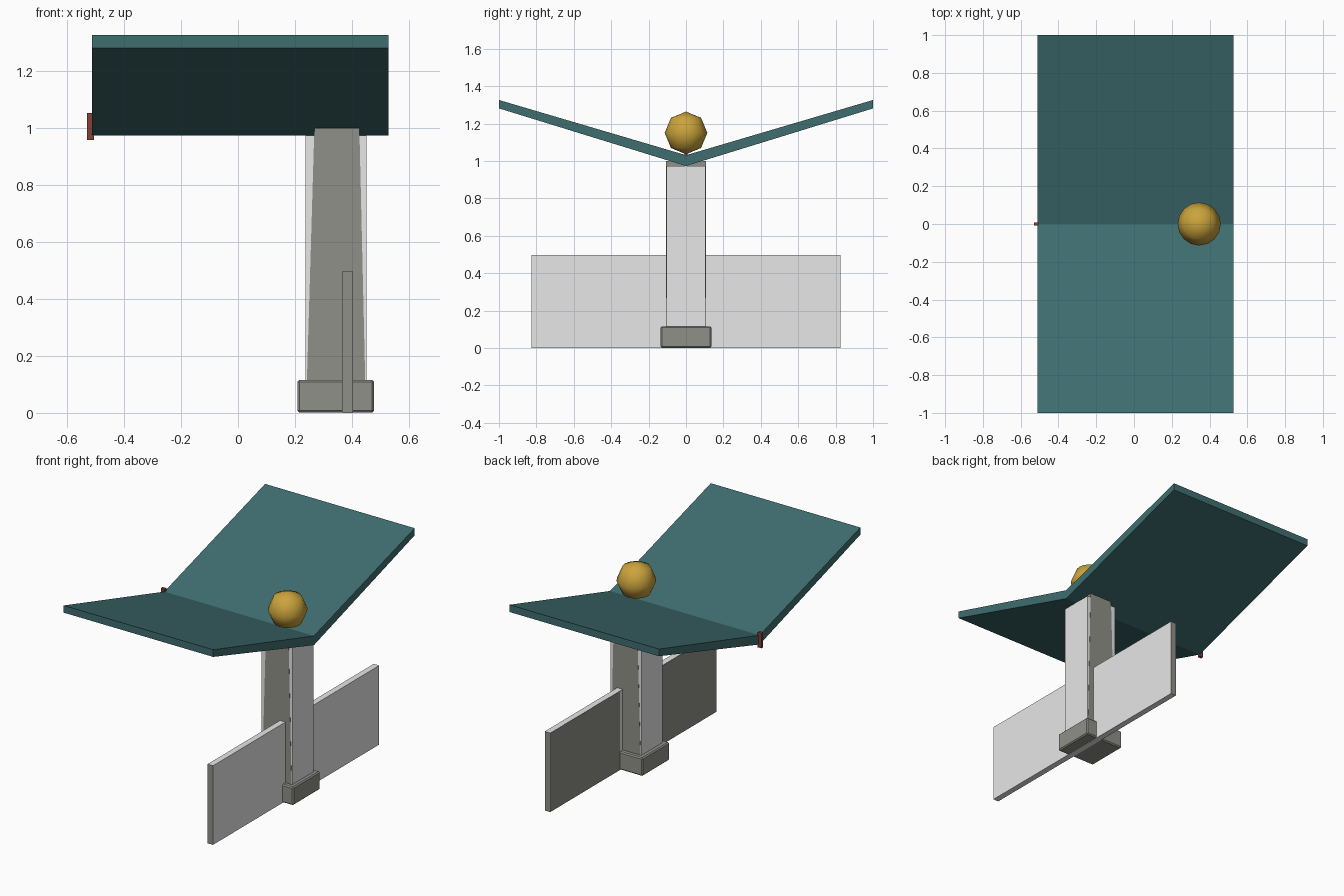
import bpy, bmesh
from mathutils import Vector

if "Cube" in bpy.data.objects:
    bpy.data.objects.remove(bpy.data.objects["Cube"])


def material(name, colour):
    m = bpy.data.materials.new(name)
    m.use_nodes = True
    m.diffuse_color = (*colour, 1)
    m.node_tree.nodes["Principled BSDF"].inputs["Base Color"].default_value = (*colour, 1)
    return m


teal = material("teal", (0.05, 0.155, 0.162))
pale_grey = material("pale grey", (0.8, 0.8, 0.8))
stone_grey = material("stone grey", (0.28, 0.28, 0.25))
gold = material("gold", (0.6, 0.37, 0.045))
red = material("dark red", (0.24, 0.052, 0.04))


def finish(name, bm, mat):
    bmesh.ops.recalc_face_normals(bm, faces=bm.faces)
    mesh = bpy.data.meshes.new(name)
    bm.to_mesh(mesh)
    bm.free()
    mesh.materials.append(mat)
    ob = bpy.data.objects.new(name, mesh)
    bpy.context.collection.objects.link(ob)
    return ob


def prism(name, points, depth, mat):
    """Extrude a closed profile along a depth vector."""
    bm = bmesh.new()
    face = bm.faces.new([bm.verts.new(p) for p in points])
    ext = bmesh.ops.extrude_face_region(bm, geom=[face])
    bmesh.ops.translate(bm, vec=depth, verts=[g for g in ext["geom"] if isinstance(g, bmesh.types.BMVert)])
    return finish(name, bm, mat)


def box(name, low, high, mat):
    low, high = Vector(low), Vector(high)
    bm = bmesh.new()
    bmesh.ops.create_cube(bm, size=1)
    for v in bm.verts:
        v.co = (low + high) / 2 + v.co * (high - low)
    return finish(name, bm, mat)


# Folded canopy: V profile swept along x
profile = [(-1, 1.281), (0, 0.973), (1, 1.281), (1, 1.326), (0, 1.031), (-1, 1.326)]
prism("canopy", [(-0.512, y, z) for y, z in profile], (1.04, 0, 0), teal)

# Column: pale shaft with a tapered stone core showing on its front and back
box("column_shaft", (0.237, -0.105, 0.05), (0.451, 0.105, 0.974), pale_grey)
prism("column_core", [(0.24, -0.106, 0.05), (0.448, -0.106, 0.05),
                      (0.426, -0.106, 1.0), (0.268, -0.106, 1.0)], (0, 0.212, 0), stone_grey)

# Chamfered plinth
plinth = box("plinth", (0.208, -0.135, 0.002), (0.478, 0.135, 0.116), stone_grey)
bevel = plinth.modifiers.new("chamfer", "BEVEL")
bevel.width = 0.007
bevel.segments = 1

# Low pale wall passing through the column, with stone ends
wall = box("wall", (0.366, -0.825, 0), (0.404, 0.825, 0.497), pale_grey)
wall.data.materials.append(stone_grey)
for f in wall.data.polygons:
    f.material_index = int(abs(f.normal.y) > 0.5)

# Thin stone cladding on the inner side of the wall, either side of the column
for name, start, end in (("front_cladding", -0.82, -0.135), ("back_cladding", 0.135, 0.82)):
    box(name, (0.365, start, 0.001), (0.368, end, 0.496), stone_grey)

# Coarse ball resting in the fold
bm = bmesh.new()
bmesh.ops.create_uvsphere(bm, u_segments=16, v_segments=4, radius=0.114)
bmesh.ops.translate(bm, vec=(0.345, 0, 1.15), verts=bm.verts)
for f in bm.faces:
    f.smooth = True
finish("ball", bm, gold)

# Spout plate at the far end of the fold
box("spout", (-0.53, -0.009, 0.957), (-0.505, 0.009, 1.052), red)
